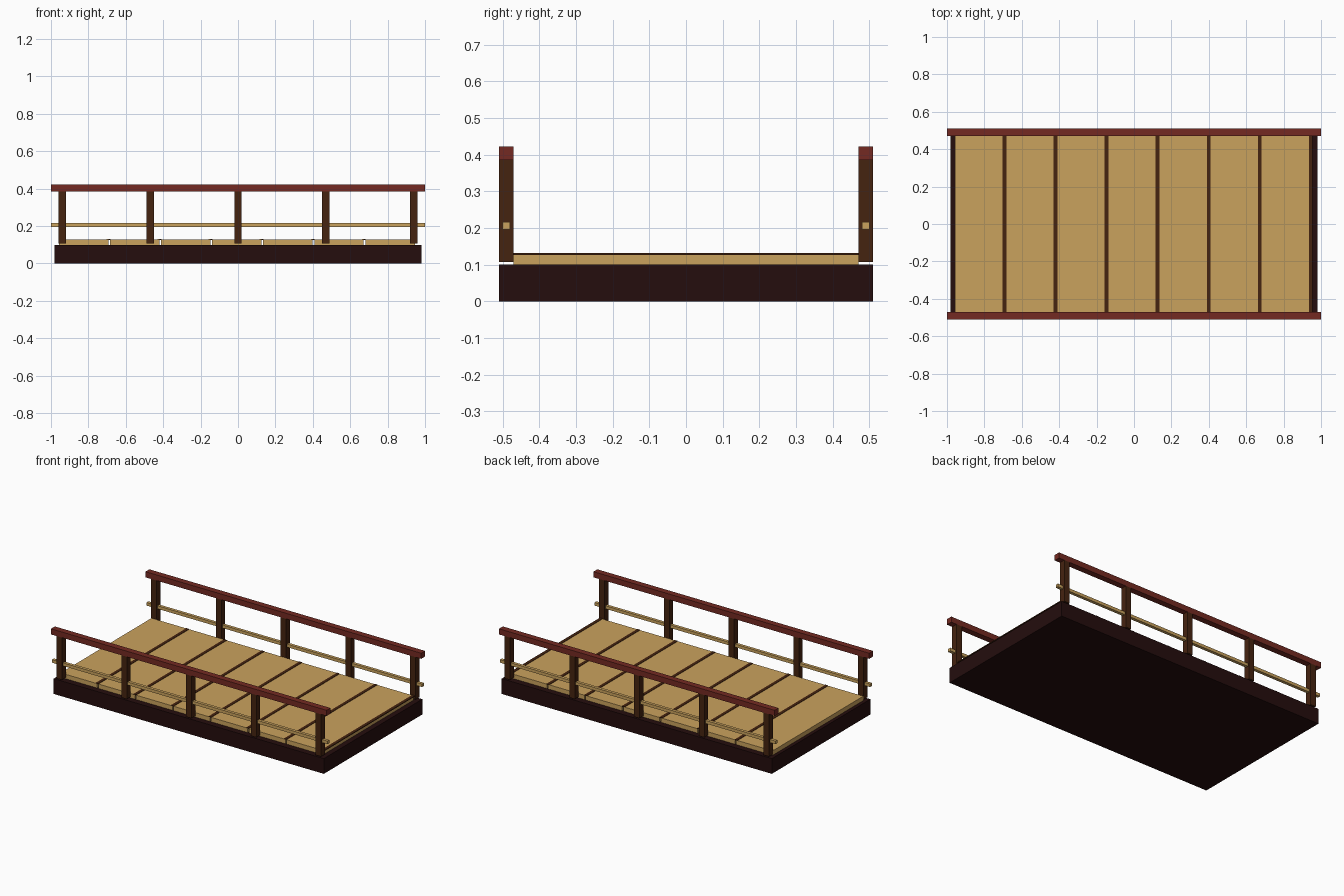
import bpy
import bmesh
from mathutils import Matrix, Vector

cube = bpy.data.objects.get("Cube")
if cube:
    bpy.data.objects.remove(cube, do_unlink=True)


def make_material(name, rgb):
    mat = bpy.data.materials.new(name)
    mat.use_nodes = True
    color = (*rgb, 1)
    mat.diffuse_color = color
    bsdf = next(n for n in mat.node_tree.nodes if n.type == "BSDF_PRINCIPLED")
    bsdf.inputs["Base Color"].default_value = color
    return mat


dark_wood = make_material("dark wood", (0.018, 0.004, 0.004))
brown_wood = make_material("brown wood", (0.06, 0.017, 0.005))
red_wood = make_material("red wood", (0.175, 0.023, 0.016))
tan_wood = make_material("tan wood", (0.59, 0.36, 0.11))


def box(name, low, high, mat):
    """Axis-aligned box between two opposite corners."""
    low, high = Vector(low), Vector(high)
    bm = bmesh.new()
    place = Matrix.Translation((low + high) / 2) @ Matrix.Diagonal((*(high - low), 1))
    bmesh.ops.create_cube(bm, size=1, matrix=place)
    mesh = bpy.data.meshes.new(name)
    bm.to_mesh(mesh)
    bm.free()
    mesh.materials.append(mat)
    obj = bpy.data.objects.new(name, mesh)
    bpy.context.collection.objects.link(obj)
    return obj


half_depth = 0.51
inner = 0.47

# Foundation slab
box("base", (-0.98, -half_depth, 0), (0.98, half_depth, 0.1), dark_wood)

# Deck planks, each with a thin dark seam over its right end
pitch, width = 0.273, 0.264
for i in range(7):
    start = -0.957 + i * pitch
    end = start + width
    box(f"deck_plank_{i + 1}", (start, -inner, 0.1), (end, inner, 0.129), tan_wood)
    box(f"plank_seam_{i + 1}", (end - 0.01, -inner, 0.1265),
        (end + 0.01, inner, 0.1315), brown_wood)

# Railings on both long sides
for side, sign in (("front", -1), ("back", 1)):
    y0, y1 = sorted((sign * inner, sign * half_depth))
    mid = sign * (inner + half_depth) / 2
    box(f"{side}_handrail", (-1, y0, 0.385), (1, y1, 0.422), red_wood)
    box(f"{side}_lower_rail", (-1, mid - 0.01, 0.196), (1, mid + 0.01, 0.216), tan_wood)
    for i in range(5):
        x = (i - 2) * 0.47
        box(f"{side}_post_{i + 1}", (x - 0.02, y0, 0.108), (x + 0.02, y1, 0.385), brown_wood)
